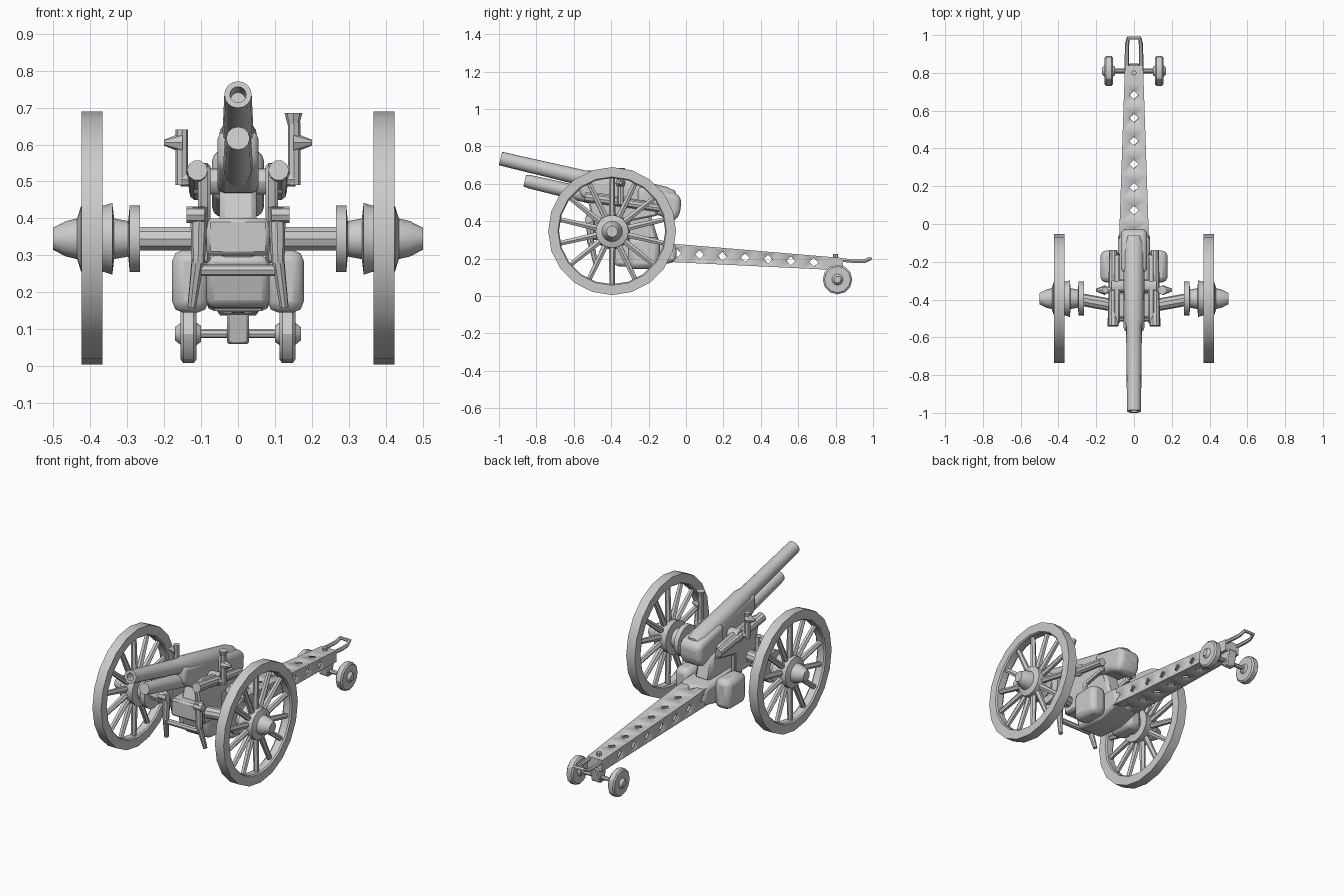
import bpy, bmesh, math
from mathutils import Vector

if "Cube" in bpy.data.objects:
    bpy.data.objects.remove(bpy.data.objects["Cube"])


def finish(name, bm):
    bmesh.ops.remove_doubles(bm, verts=bm.verts, dist=1e-5)
    bmesh.ops.recalc_face_normals(bm, faces=bm.faces)
    me = bpy.data.meshes.new(name)
    bm.to_mesh(me)
    bm.free()
    ob = bpy.data.objects.new(name, me)
    bpy.context.collection.objects.link(ob)
    return ob


def lathe(name, origin, axis, profile, n=16):
    """Revolve (distance along axis, radius) points about an axis."""
    bm = bmesh.new()
    q = Vector(axis).to_track_quat('Z', 'Y')
    rings = []
    for t, r in profile:
        rings.append([bm.verts.new(Vector(origin) + q @ Vector(
            (r * math.cos(2 * math.pi * k / n), r * math.sin(2 * math.pi * k / n), t)))
            for k in range(n)])
    for a, b in zip(rings, rings[1:]):
        for k in range(n):
            j = (k + 1) % n
            bm.faces.new((a[k], a[j], b[j], b[k]))
    return finish(name, bm)


def rod(name, a, b, r0, r1=None, n=8):
    d = Vector(b) - Vector(a)
    r1 = r0 if r1 is None else r1
    return lathe(name, a, d, [(0, 0), (0, r0), (d.length, r1), (d.length, 0)], n)


def prism(name, x0, x1, pts, bevel=0.0, segments=1):
    """Extrude a (y, z) outline from x0 to x1."""
    bm = bmesh.new()
    a = [bm.verts.new((x0, y, z)) for y, z in pts]
    b = [bm.verts.new((x1, y, z)) for y, z in pts]
    bm.faces.new(a)
    bm.faces.new(b[::-1])
    for k in range(len(pts)):
        j = (k + 1) % len(pts)
        bm.faces.new((a[k], a[j], b[j], b[k]))
    ob = finish(name, bm)
    if bevel:
        m = ob.modifiers.new("bevel", 'BEVEL')
        m.width, m.segments = bevel, segments
    return ob


def box(name, x0, x1, y0, y1, z0, z1, bevel=0.0, segments=1):
    return prism(name, x0, x1, [(y0, z0), (y1, z0), (y1, z1), (y0, z1)], bevel, segments)


# Gun tube with bore, jacket and recoil cylinder
back = Vector((0, 1, -0.235)).normalized()
lathe("barrel", (0, -1.0 + 0.008, 0.735), back,
      [(0.06, 0), (0.06, 0.02), (0, 0.022), (0, 0.037), (0.46, 0.042), (0.5, 0.052),
       (0.9, 0.056), (0.95, 0.045), (0.96, 0)], 16)
lathe("recoil_cylinder", (0, -0.862, 0.617), back,
      [(0, 0), (0, 0.032), (0.03, 0.036), (0.45, 0.042), (0.45, 0)], 12)
prism("cradle", -0.055, 0.055,
      [(-0.57, 0.64), (-0.2, 0.575), (-0.2, 0.45), (-0.45, 0.47), (-0.57, 0.54)], 0.02, 2)
prism("breech", -0.07, 0.07,
      [(-0.26, 0.59), (-0.06, 0.55), (-0.025, 0.53), (-0.03, 0.44), (-0.065, 0.395),
       (-0.14, 0.43), (-0.26, 0.45)], 0.03, 3)

# Central carriage
box("front_panel", -0.085, 0.085, -0.5, -0.36, 0.3, 0.4, 0.01)
rod("front_crossbar", (-0.1, -0.5, 0.26), (0.1, -0.5, 0.26), 0.016)
rod("cradle_pivot", (-0.12, -0.33, 0.5), (0.12, -0.33, 0.5), 0.035, n=12)
prism("trail_head", -0.085, 0.085,
      [(-0.42, 0.3), (-0.1, 0.29), (-0.05, 0.28), (-0.05, 0.185), (-0.2, 0.15), (-0.38, 0.16)],
      0.02, 2)
prism("elevating_mount", -0.05, 0.05,
      [(-0.46, 0.39), (-0.42, 0.5), (-0.2, 0.47), (-0.14, 0.28), (-0.4, 0.28)], 0.015)

for s, side in ((-1, "left"), (1, "right")):
    # Side frames, posts and boxes
    prism(f"{side}_cheek", s * 0.075, s * 0.108,
          [(-0.5, 0.4), (-0.53, 0.54), (-0.46, 0.55), (-0.17, 0.5), (-0.15, 0.43), (-0.3, 0.4),
           (-0.3, 0.28), (-0.46, 0.28)], 0.008)
    rod(f"{side}_front_post", (s * 0.108, -0.51, 0.28), (s * 0.105, -0.51, 0.43), 0.018, 0.024)
    rod(f"{side}_lower_post", (s * 0.125, -0.48, 0.16), (s * 0.108, -0.51, 0.29), 0.012, 0.018)
    rod(f"{side}_top_tube", (s * 0.11, -0.54, 0.53), (s * 0.11, -0.14, 0.47), 0.028, 0.022, 10)
    rod(f"{side}_front_bolt", (s * 0.09, -0.52, 0.41), (s * 0.14, -0.52, 0.41), 0.022)
    box(f"{side}_side_box", s * 0.08, s * 0.178, -0.31, -0.14, 0.145, 0.315, 0.03, 2)
    # Sights and hand cranks
    top = 0.64 if s < 0 else 0.66
    rod(f"{side}_sight_post", (s * 0.152, -0.35, 0.49), (s * 0.152, -0.35, top), 0.017)
    rod(f"{side}_sight_bracket", (s * 0.08, -0.35, 0.505), (s * 0.155, -0.35, 0.505), 0.018)
    rod(f"{side}_sight_knob", (s * 0.15, -0.35, 0.605), (s * 0.2, -0.35, 0.605), 0.028, 0.008)
    if s > 0:
        rod("sight_eyepiece", (0.15, -0.35, 0.64), (0.15, -0.35, 0.685), 0.012, 0.024)

    # Axle, wheel hub, spokes and rim
    wy, wz = -0.395, 0.345
    rod(f"{side}_axle", (s * 0.06, -0.44, wz), (s * 0.28, -0.4, wz), 0.033, n=10)
    lathe(f"{side}_hub", (0, wy, wz), (s, 0, 0),
          [(0.265, 0), (0.265, 0.09), (0.293, 0.09), (0.297, 0.048), (0.335, 0.055),
           (0.34, 0.097), (0.362, 0.09), (0.425, 0.088), (0.435, 0.055), (0.465, 0.048),
           (0.5, 0.03), (0.5, 0)], 16)
    lathe(f"{side}_rim", (s * 0.395, wy, wz + 0.002), (s, 0, 0),
          [(-0.028, 0.29), (-0.028, 0.342), (0.028, 0.342), (0.028, 0.29), (0.02, 0.284),
           (-0.02, 0.284), (-0.028, 0.29)], 20)
    for k in range(14):
        a = 2 * math.pi * (k + 0.5) / 14
        c, z = math.cos(a), math.sin(a)
        rod(f"{side}_spoke_{k + 1}", (s * 0.39, wy + 0.07 * c, wz + 0.07 * z),
            (s * 0.395, wy + 0.295 * c, wz + 0.295 * z), 0.018, 0.014, 6)

    # Small trail wheel
    lathe(f"{side}_trail_wheel", (0, 0.81, 0.088), (s, 0, 0),
          [(0.1, 0), (0.1, 0.022), (0.112, 0.03), (0.112, 0.07), (0.12, 0.079), (0.148, 0.079),
           (0.155, 0.07), (0.155, 0.03), (0.17, 0.018), (0.17, 0)], 12)

# Perforated tapering trail: four sides, one diamond hole per cell
def section(y):
    f = (y + 0.11) / 0.95
    w, zt, zb = 0.08 - 0.032 * f, 0.283 - 0.08 * f, 0.183 - 0.046 * f
    return [Vector(p) for p in ((-w, y, zb), (w, y, zb), (w, y, zt), (-w, y, zt))]


bm = bmesh.new()
ys = [-0.11 + 0.122 * k for k in range(8)] + [0.84]
for i, (y0, y1) in enumerate(zip(ys, ys[1:])):
    A, B = section(y0), section(y1)
    for k in range(4):
        j = (k + 1) % 4
        corners = [A[k], A[j], B[j], B[k]]
        cv = [bm.verts.new(p) for p in corners]
        if i == 7:
            bm.faces.new(cv)
            continue
        mid = sum(corners, Vector()) / 4
        across, along = (A[j] - A[k]).normalized(), (B[k] - A[k]).normalized()
        h = 0.024
        dv = [bm.verts.new(mid + o) for o in (-along * h, across * h, along * h, -across * h)]
        for e in range(4):
            bm.faces.new((cv[e], cv[(e + 1) % 4], dv[e]))
            bm.faces.new((cv[e], dv[e], dv[e - 1]))
bm.faces.new([bm.verts.new(p) for p in section(0.84)])
trail = finish("trail", bm)
m = trail.modifiers.new("plate", 'SOLIDIFY')
m.thickness, m.offset = 0.012, -1

# Towing loop at the trail end
cu = bpy.data.curves.new("towing_loop", 'CURVE')
cu.dimensions = '3D'
cu.bevel_depth, cu.bevel_resolution, cu.use_fill_caps = 0.011, 1, True
half = [(0.038, 0.8, 0.195), (0.038, 0.9, 0.186), (0.036, 0.955, 0.186), (0.03, 0.985, 0.2)]
path = half + [(-x, y, z) for x, y, z in reversed(half)]
sp = cu.splines.new('POLY')
sp.points.add(len(path) - 1)
for p, co in zip(sp.points, path):
    p.co = (*co, 1)
loop = bpy.data.objects.new("towing_loop", cu)
bpy.context.collection.objects.link(loop)
bpy.context.view_layer.objects.active = loop
loop.select_set(True)
bpy.ops.object.convert(target='MESH')

# Trail wheel axle and bracket
rod("trail_axle", (-0.12, 0.81, 0.088), (0.12, 0.81, 0.088), 0.012)
prism("trail_axle_bracket", -0.03, 0.03,
      [(0.77, 0.15), (0.79, 0.06), (0.83, 0.06), (0.85, 0.15)], 0.006)
rod("trail_lug", (0, 0.8, 0.19), (0, 0.8, 0.225), 0.014)

bpy.ops.object.select_all(action='SELECT')
bpy.ops.object.shade_smooth_by_angle(angle=math.radians(30))
